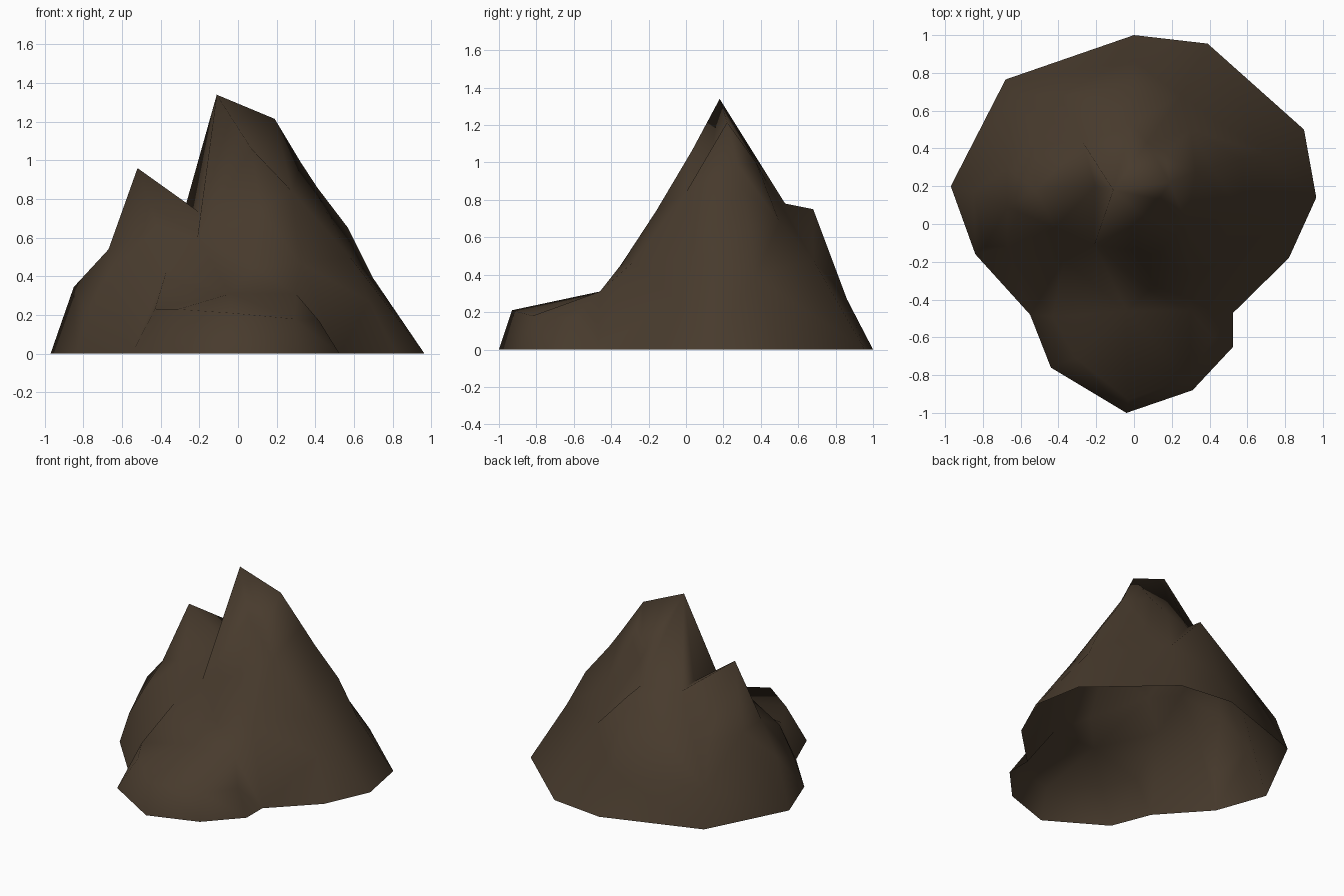
import bpy
import bmesh
from mathutils import Vector
from mathutils.geometry import delaunay_2d_cdt

if "Cube" in bpy.data.objects:
    bpy.data.objects.remove(bpy.data.objects["Cube"])

# Footprint of the rock on the ground, anticlockwise
base = [(0, 1), (-.68, .765), (-.97, .2), (-.84, -.16), (-.55, -.48), (-.44, -.76),
        (-.04, -1), (.31, -.88), (.525, -.65), (.525, -.47), (.82, -.18),
        (.965, .14), (.9, .5), (.39, .955)]

# Peaks, saddle and ledge shared between ridges
main_peak = (-.11, .18, 1.34)
right_peak = (.19, .22, 1.215)
left_peak = (-.52, .18, .96)
saddle = (.13, .13, 1.0)
notch = (-.205, .2, .735)
ledge = (.0, .68, .75)
shelf = (-.04, -.46, .31)
cliff_foot = (-.21, -.11, .6)
left_shoulder = (-.85, .17, .345)
shelf_right = (.42, -.6, .17)
right_shoulder = (.325, .275, .99)
back_left = (-.53, .5, .48)
back_crest = (.165, .375, 1.0)

# Ridge and valley lines, each followed along its length
ridges = [
    # skyline, left to right
    [left_shoulder, (-.67, .09, .54), left_peak, notch, main_peak, saddle,
     right_peak, right_shoulder, (.41, .3, .86), (.57, .34, .65), (.7, .37, .39)],
    # back of the left peak
    [left_peak, (-.67, .3, .53), left_shoulder],
    [left_peak, back_left],
    # cliff edge on the front left
    [main_peak, cliff_foot, (-.37, -.19, .43)],
    [notch, cliff_foot],
    [left_peak, (-.42, -.02, .66)],
    # front spine down to the shelf
    [main_peak, (.07, .03, 1.06), (.12, -.16, .74), (.08, -.35, .45), shelf, (-.31, -.71, .23)],
    # back left shoulder
    [main_peak, (-.27, .43, .77), back_left, (-.64, .69, .25)],
    # back spine with its ledge
    [main_peak, (-.01, .53, .78), ledge, (0, .86, .27)],
    [ledge, (.25, .68, .48)],
    # rounded back of the right peak
    [right_peak, back_crest, right_shoulder],
    [main_peak, (.07, .43, .9)],
    [back_crest, (.3, .5, .68)],
    # right buttress
    [right_peak, (.28, .0, .84), (.32, -.28, .47), (.3, -.46, .31), shelf_right],
    [shelf, (.3, -.46, .31)],
    # rim of the front shelf
    [(-.43, -.49, .23), (-.31, -.71, .23), (-.03, -.93, .21), (.29, -.82, .18), shelf_right],
    # lower flanks
    [(-.67, -.12, .42), (-.79, -.12, .21)],
    [(.58, .05, .5), (.68, -.06, .27)],
]

points = [(x, y, 0) for x, y in base]
edges = []
for ridge in ridges:
    for p in ridge:
        if p not in points:
            points.append(p)
    ids = [points.index(p) for p in ridge]
    edges += list(zip(ids, ids[1:]))

# Span the ridges with triangles inside the footprint (open underneath)
flat = [Vector(p[:2]) for p in points]
verts, _, faces, origin, _, _ = delaunay_2d_cdt(
    flat, edges, [list(range(len(base)))], 1, 1e-5)

bm = bmesh.new()
bv = [bm.verts.new((v.x, v.y, points[o[0]][2] if o else 0.3)) for v, o in zip(verts, origin)]
for f in faces:
    face = bm.faces.new([bv[i] for i in f])
    face.smooth = True
    face.normal_update()
    if face.normal.z < 0:
        face.normal_flip()

mesh = bpy.data.meshes.new("rock_mountain")
bm.to_mesh(mesh)
bm.free()

# Brown stone
stone = bpy.data.materials.new("brown_stone")
stone.diffuse_color = (.064, .043, .026, 1)
stone.use_nodes = True
stone.node_tree.nodes["Principled BSDF"].inputs["Base Color"].default_value = stone.diffuse_color
mesh.materials.append(stone)
rock = bpy.data.objects.new("rock_mountain", mesh)
bpy.context.collection.objects.link(rock)
